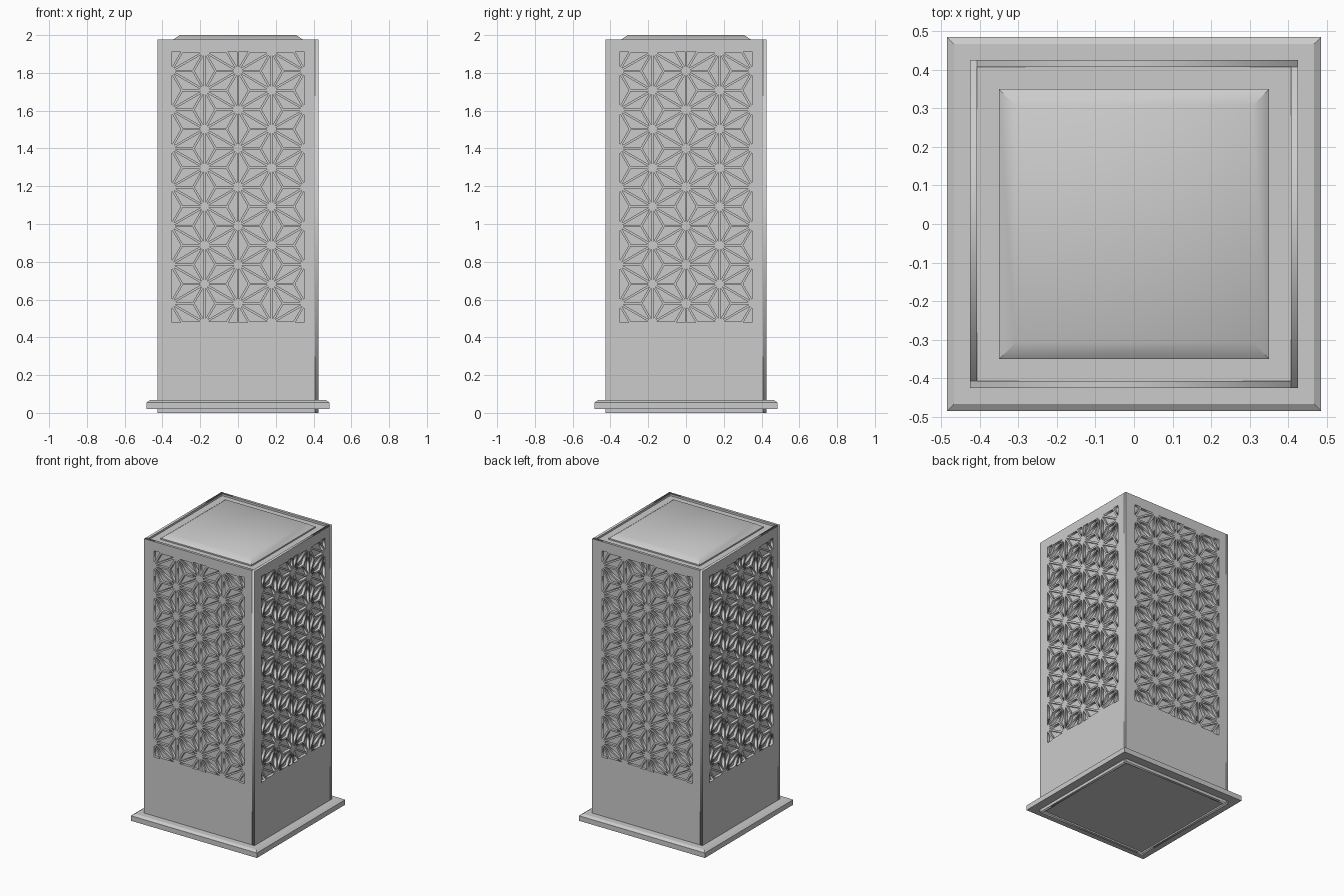
import bpy, bmesh, math
from mathutils import Vector, Matrix

if "Cube" in bpy.data.objects:
    bpy.data.objects.remove(bpy.data.objects["Cube"])

HALF, T, TOP = 0.425, 0.018, 1.977        # body half width, wall thickness, wall top
PX, Z0, Z1 = 0.35, 0.4775, 1.9125         # fretwork window
S, BAR = 0.205, 0.006                     # lattice spacing, half bar width


def add_object(name, bm, smooth=None):
    bmesh.ops.recalc_face_normals(bm, faces=bm.faces[:])
    me = bpy.data.meshes.new(name)
    bm.to_mesh(me)
    bm.free()
    ob = bpy.data.objects.new(name, me)
    bpy.context.collection.objects.link(ob)
    if smooth:
        bpy.ops.object.select_all(action='DESELECT')
        ob.select_set(True)
        bpy.context.view_layer.objects.active = ob
        bpy.ops.object.shade_smooth_by_angle(angle=math.radians(smooth))
    return ob


def square_stack(name, profile, smooth=None):
    """Solid made of stacked square rings given as (half width, z)."""
    bm = bmesh.new()
    rings = [[bm.verts.new((sx * h, sy * h, z))
              for sx, sy in ((-1, -1), (1, -1), (1, 1), (-1, 1))] for h, z in profile]
    for a, b in zip(rings, rings[1:]):
        for i in range(4):
            j = (i + 1) % 4
            bm.faces.new((a[i], a[j], b[j], b[i]))
    bm.faces.new(rings[0][::-1])
    bm.faces.new(rings[-1])
    return add_object(name, bm, smooth)


def inset(tri, d):
    """Shrink a triangle so every side moves inward by d."""
    a, b, c = tri
    la, lb, lc = (b - c).length, (c - a).length, (a - b).length
    p = la + lb + lc
    centre = (a * la + b * lb + c * lc) / p
    r = abs((b - a).cross(c - a)) / p
    return [centre + (v - centre) * (1 - d / r) for v in tri]


def clip(poly, axis, limit, sign):
    """Keep the part of a polygon where sign * (coordinate - limit) <= 0."""
    out = []
    for i, q in enumerate(poly):
        p = poly[i - 1]
        dp, dq = sign * (p[axis] - limit), sign * (q[axis] - limit)
        if dp * dq < 0:
            out.append(p.lerp(q, dp / (dp - dq)))
        if dq <= 0:
            out.append(q)
    return out


def area(poly):
    return abs(sum(poly[i - 1].cross(q) for i, q in enumerate(poly))) / 2


# hemp-leaf openings: each lattice triangle is split in three at its centroid
W = S * math.sqrt(3) / 2
ZC = (Z0 + Z1) / 2
openings = []
for i in range(-3, 4):
    for k in range(-6, 7):
        n = Vector((i * W, ZC + (k + 0.5 * (i % 2)) * S))
        for side in (-1, 1):
            tri = [n, n + Vector((0, S)), n + Vector((side * W, S / 2))]
            mid = (tri[0] + tri[1] + tri[2]) / 3
            for e in range(3):
                poly = inset([tri[e], tri[(e + 1) % 3], mid], BAR)
                for axis, limit, sign in ((0, PX, 1), (0, -PX, -1), (1, Z1, 1), (1, Z0, -1)):
                    poly = clip(poly, axis, limit, sign)
                if len(poly) > 2 and area(poly) > 2e-5:
                    openings.append(poly)

# pierced wall drawn as one filled 2D curve
curve = bpy.data.curves.new("wall_outline", 'CURVE')
curve.dimensions = '2D'
curve.fill_mode = 'BOTH'
curve.extrude = T / 2
frame = [Vector(p) for p in ((-HALF, 0), (HALF - T, 0), (HALF - T, TOP), (-HALF, TOP))]
for poly in [frame] + openings:
    sp = curve.splines.new('POLY')
    sp.points.add(len(poly) - 1)
    for pt, v in zip(sp.points, poly):
        pt.co = (v.x, v.y, 0, 1)
    sp.use_cyclic_u = True
helper = bpy.data.objects.new("wall_outline", curve)
bpy.context.collection.objects.link(helper)
wall = bpy.data.meshes.new_from_object(helper.evaluated_get(bpy.context.evaluated_depsgraph_get()))
bpy.data.objects.remove(helper)

# four walls, pinwheel corners
for n, side in enumerate(("front", "right", "back", "left")):
    bm = bmesh.new()
    bm.from_mesh(wall)
    bmesh.ops.remove_doubles(bm, verts=bm.verts[:], dist=1e-5)
    place = (Matrix.Rotation(n * math.pi / 2, 4, 'Z')
             @ Matrix.Translation((0, -HALF + T / 2, 0))
             @ Matrix.Rotation(math.pi / 2, 4, 'X'))
    bmesh.ops.transform(bm, matrix=place, verts=bm.verts[:])
    add_object(side + "_wall", bm)

# inner diffuser, raised lid and base plate
square_stack("diffuser_core", [(HALF - T, 0.01), (HALF - T, 1.94)])
square_stack("lid", [(HALF - T, 1.935), (HALF - T, 1.963), (0.35, 1.963),
                     (0.35, 1.972), (0.308, 2.0)], 40)
square_stack("base_plate", [(0.485, 0.02), (0.485, 0.055), (0.467, 0.067)], 30)
